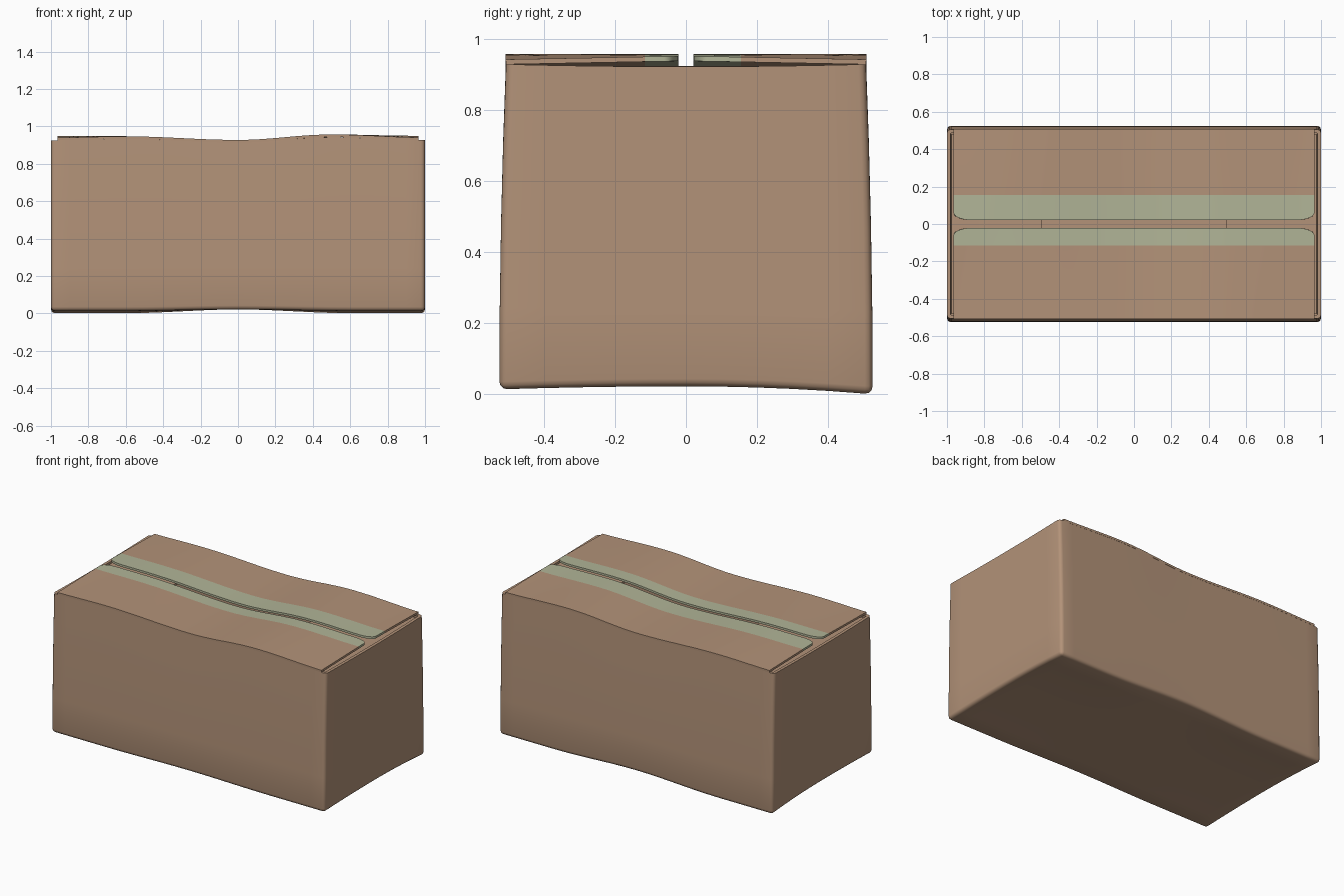
import bpy, bmesh, math

if "Cube" in bpy.data.objects:
    bpy.data.objects.remove(bpy.data.objects["Cube"])

def material(name, rgb):
    m = bpy.data.materials.new(name)
    m.diffuse_color = (*rgb, 1)
    m.use_nodes = True
    m.node_tree.nodes["Principled BSDF"].inputs["Base Color"].default_value = m.diffuse_color
    return m

CARD = material("cardboard_brown", (0.45, 0.29, 0.19))
TAPE = material("tape_green", (0.44, 0.46, 0.31))
THICK = 0.014

# gentle warping of the worn box: top height along x, and underside height
WAVE = [(-1.01, .940), (-.6, .947), (0, .928), (.5, .957), (1.01, .941)]

def top(x):
    for (x0, z0), (x1, z1) in zip(WAVE, WAVE[1:]):
        if x <= x1:
            t = (x - x0) / (x1 - x0)
            return z0 + (z1 - z0) * (0.5 - 0.5 * math.cos(math.pi * t))
    return WAVE[-1][1]

def bottom(x, y):
    s = min(1, abs(x) / .6)
    s = s * s * (3 - 2 * s)
    return .022 - (.008 if y < 0 else .021) * min(1, (y / .51) ** 2) * s

def finish(bm, name, thick):
    me = bpy.data.meshes.new(name)
    bm.to_mesh(me)
    bm.free()
    ob = bpy.data.objects.new(name, me)
    bpy.context.collection.objects.link(ob)
    me.materials.append(CARD)
    me.materials.append(TAPE)
    bpy.ops.object.select_all(action='DESELECT')
    ob.select_set(True)
    bpy.context.view_layer.objects.active = ob
    mod = ob.modifiers.new("thickness", 'SOLIDIFY')
    mod.thickness, mod.offset, mod.use_even_offset = thick, -1, True
    bpy.ops.object.modifier_apply(modifier=mod.name)
    bpy.ops.object.shade_smooth_by_angle(angle=math.radians(40))
    return ob

def sheet(name, columns, thick, tape_row=False):
    """Thin panel from columns of points, facing up."""
    bm = bmesh.new()
    grid = [[bm.verts.new(p) for p in col] for col in columns]
    for a, b in zip(grid, grid[1:]):
        for j in range(len(a) - 1):
            f = bm.faces.new((a[j], b[j], b[j + 1], a[j + 1]))
            f.normal_update()
            if f.normal.z < 0:
                f.normal_flip()
            f.material_index = int(tape_row and j == 0)
    return finish(bm, name, thick)

# box body: open-topped, rounded edges, sliced up and warped
H = 0.94
bm = bmesh.new()
bmesh.ops.create_cube(bm, size=1)
for v in bm.verts:
    v.co = (v.co.x * 2, v.co.y * 1.05, (v.co.z + .5) * H)
bmesh.ops.delete(bm, geom=[f for f in bm.faces if f.normal.z > .9], context='FACES_ONLY')
edges = [e for e in bm.edges if not e.is_boundary]
bmesh.ops.bevel(bm, geom=edges, offset=.022, segments=3, profile=.5, affect='EDGES')
cuts = [((x / 10, 0, 0), (1, 0, 0)) for x in range(-9, 10)]
cuts += [((0, y / 10, 0), (0, 1, 0)) for y in range(-4, 5)]
cuts += [((0, 0, z * H / 4), (0, 0, 1)) for z in range(1, 4)]
for co, no in cuts:
    bmesh.ops.bisect_plane(bm, geom=bm.verts[:] + bm.edges[:] + bm.faces[:],
                           plane_co=co, plane_no=no)
for v in bm.verts:
    x, y, z = v.co
    t = z / H
    sag = .006 * (1 - min(1, (y / .5) ** 2))
    lo, hi = bottom(x, y), top(x) - THICK - sag
    v.co = (x, y * (1 - .036 * t * t), lo + (hi - lo) * t)
bmesh.ops.recalc_face_normals(bm, faces=bm.faces[:])
# an open shell: make sure the floor faces outward (down)
floor = min(bm.faces, key=lambda f: f.calc_center_median().z)
floor.normal_update()
if floor.normal.z > 0:
    bmesh.ops.reverse_faces(bm, faces=bm.faces[:])
finish(bm, "box_body", .02)

# long top flaps with rounded inner corners and a strip of split tape
XE = .965
xs = [i * .87 / 16 for i in range(17)] + [.87 + (XE - .87) * math.sin(i * math.pi / 12) for i in range(1, 7)]
xs = [-x for x in reversed(xs[1:])] + xs
for name, side, tape in (("front_flap", -1, .115), ("back_flap", 1, .155)):
    cols = []
    for x in xs:
        u = min(1, max(0, (abs(x) - .87) / (XE - .87)))
        inner = .021 + .04 * (1 - math.sqrt(1 - u * u))
        rows = [inner, tape, .22, .3, .38, .45, .507]
        cols.append([(x, side * y, top(x) + (.016 * x * x - .005) * (1 - y / .507)) for y in rows])
    sheet(name, cols, THICK, True)

# short inner flaps tucked underneath, hinged on the end walls
for name, side in (("left_inner_flap", -1), ("right_inner_flap", 1)):
    cols = []
    for i in range(9):
        x = .975 - i * .06
        cols.append([(side * x, -.48 + .06 * j, top(side * x) - .030 - .004 * i / 8) for j in range(17)])
    sheet(name, cols, THICK)
